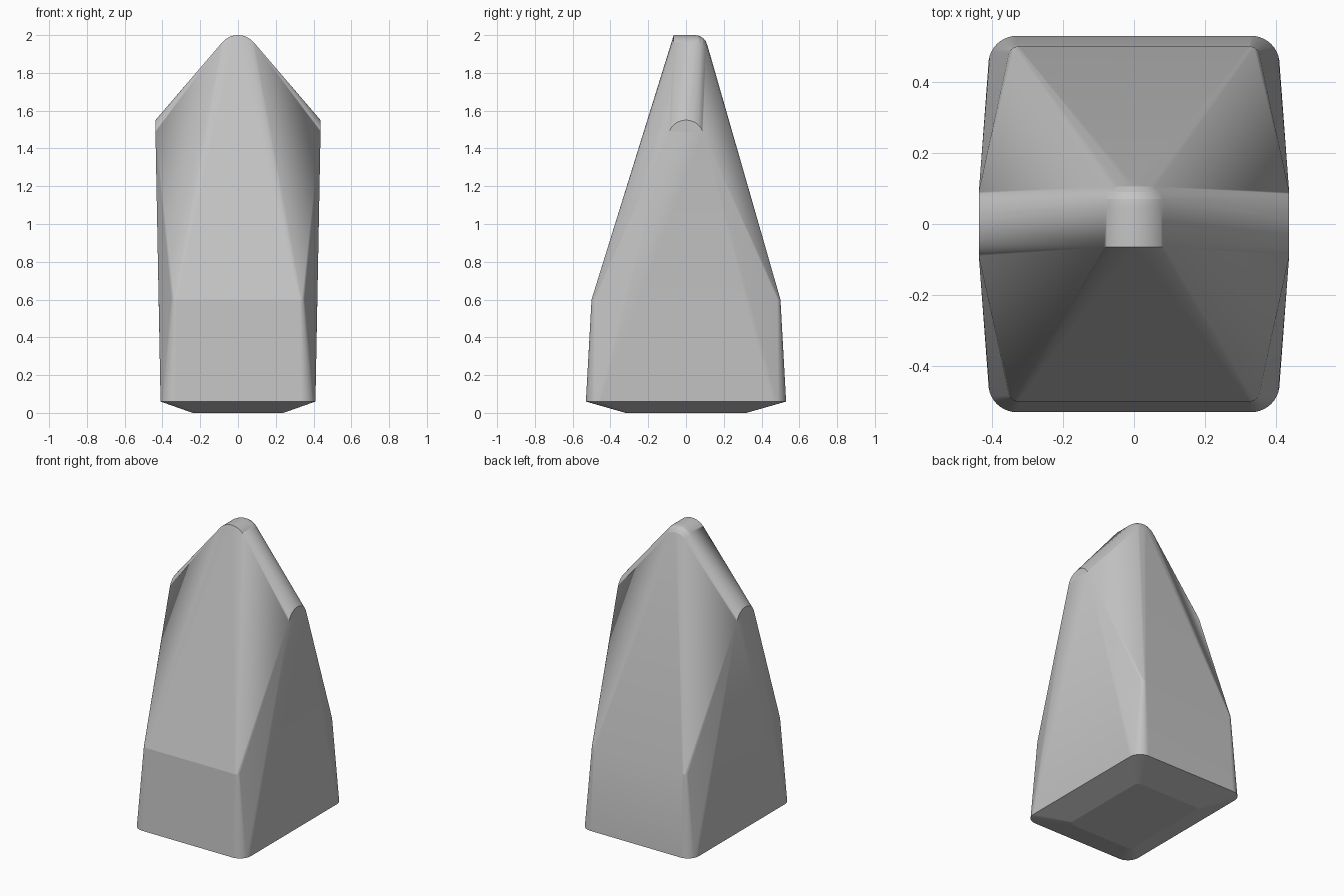
import bpy
import bmesh
from math import cos, sin, pi, radians

default = bpy.data.objects.get("Cube")
if default:
    bpy.data.objects.remove(default, do_unlink=True)


def rounded_rect(half_x, half_y, radius, z, steps=10):
    """Horizontal ring with rounded corners."""
    ring = []
    for quarter, (sx, sy) in enumerate([(1, 1), (-1, 1), (-1, -1), (1, -1)]):
        for i in range(steps + 1):
            a = (quarter + i / steps) * pi / 2
            ring.append((sx * (half_x - radius) + radius * cos(a),
                         sy * (half_y - radius) + radius * sin(a), z))
    return ring


def arc(radius, sweep, steps=16):
    """Offsets (sideways, up) along an arc centred on straight up."""
    angles = [sweep * (2 * i / steps - 1) for i in range(steps + 1)]
    return [(radius * sin(a), radius * cos(a)) for a in angles]


# Body rings: underside, widest edge, shoulder
points = rounded_rect(0.24, 0.32, 0.03, 0)
points += rounded_rect(0.41, 0.53, 0.08, 0.06)
points += rounded_rect(0.355, 0.5, 0.03, 0.6)

# Rounded ends of the sloping side ridges
for side in (-1, 1):
    points += [(side * 0.437, y, 1.455 + up) for y, up in arc(0.095, radians(72))]

# Peak: crisp at the front, domed towards the back
for y, radius in [(-0.065, 0.11), (0.045, 0.11), (0.07, 0.106),
                  (0.09, 0.095), (0.105, 0.077), (0.115, 0.05)]:
    points += [(x, y, 1.89 + up) for x, up in arc(radius, radians(50))]

# Wrap the outline points in one convex skin
bm = bmesh.new()
for p in points:
    bm.verts.new(p)
bmesh.ops.remove_doubles(bm, verts=bm.verts[:], dist=0.0005)
bmesh.ops.convex_hull(bm, input=bm.verts[:])
loose = [v for v in bm.verts if not v.link_faces]
bmesh.ops.delete(bm, geom=loose, context='VERTS')
bmesh.ops.dissolve_limit(bm, angle_limit=radians(0.4),
                         verts=bm.verts[:], edges=bm.edges[:])
bmesh.ops.recalc_face_normals(bm, faces=bm.faces[:])
mesh = bpy.data.meshes.new("pointed_body")
bm.to_mesh(mesh)
bm.free()

body = bpy.data.objects.new("pointed_body", mesh)
bpy.context.collection.objects.link(body)

# Plain grey finish
grey = bpy.data.materials.new("plain_grey")
grey.use_nodes = True
colour = (0.55, 0.55, 0.55, 1)
grey.diffuse_color = colour
grey.node_tree.nodes["Principled BSDF"].inputs["Base Color"].default_value = colour
mesh.materials.append(grey)

# Soft roundings, crisp breaks
bpy.ops.object.select_all(action='DESELECT')
body.select_set(True)
bpy.context.view_layer.objects.active = body
bpy.ops.object.shade_smooth_by_angle(angle=radians(13))
weighted = body.modifiers.new("even_normals", 'WEIGHTED_NORMAL')
weighted.keep_sharp = True
